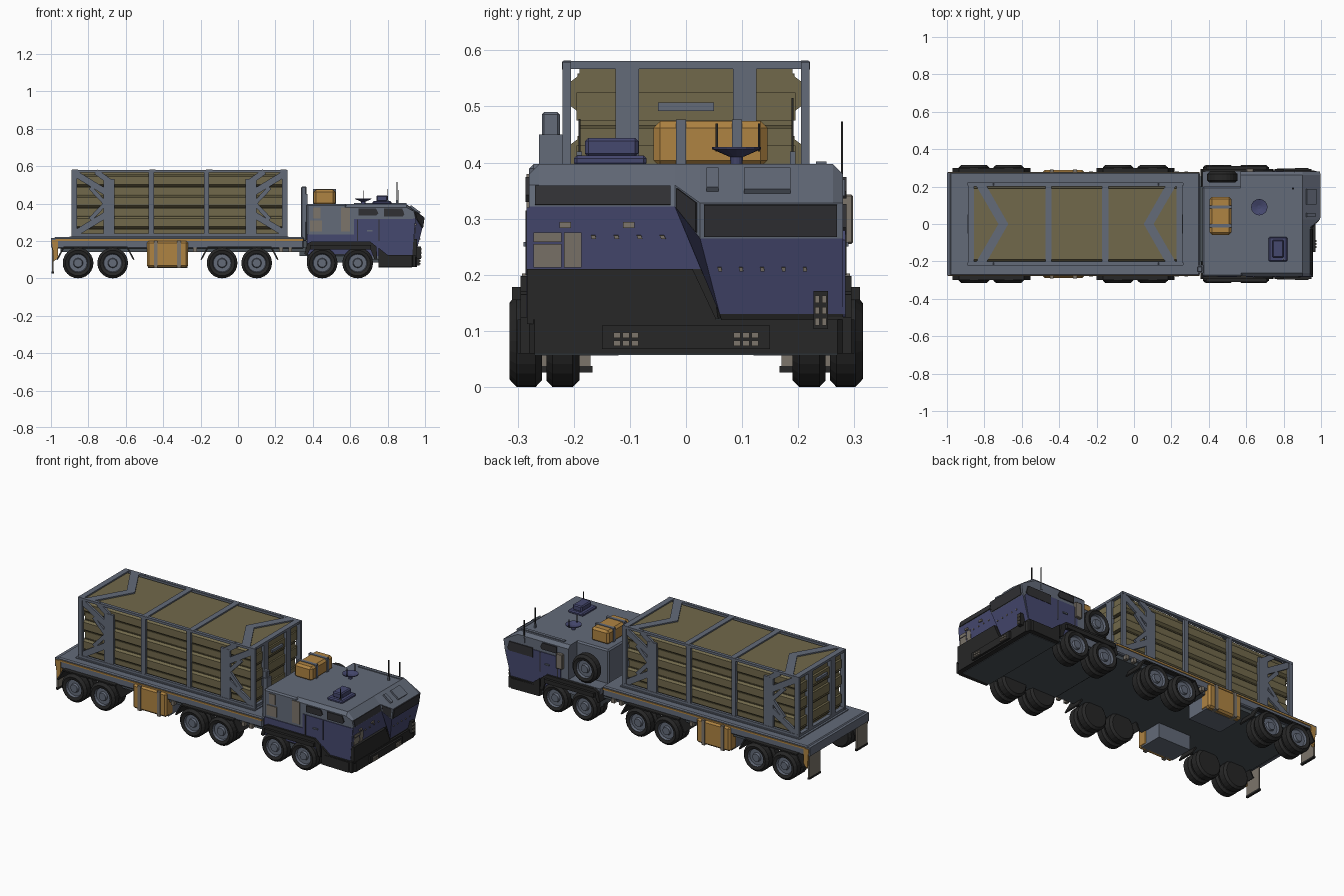
import bpy, bmesh, math
from mathutils import Vector as V

if "Cube" in bpy.data.objects:
    bpy.data.objects.remove(bpy.data.objects["Cube"])

def material(name, rgb):
    m = bpy.data.materials.new(name)
    m.diffuse_color = (*rgb, 1)
    m.use_nodes = True
    m.node_tree.nodes["Principled BSDF"].inputs["Base Color"].default_value = m.diffuse_color
    return m

GREY = material("slate grey", (.125, .145, .19))
OLIVE = material("olive", (.165, .14, .07))
DKOLIVE = material("dark olive", (.1, .084, .042))
ORANGE = material("orange", (.43, .23, .055))
BLUE = material("navy blue", (.06, .065, .158))
BLACK = material("tyre black", (.02, .02, .02))
GLASS = material("dark glass", (.03, .03, .034))
TAUPE = material("taupe", (.2, .176, .145))
UNDER = material("underbody", (.07, .085, .098))

def mesh(name, verts, faces, mats, idx=None, bevel=0):
    bm = bmesh.new()
    vs = [bm.verts.new(v) for v in verts]
    for i, f in enumerate(faces):
        bm.faces.new([vs[j] for j in f]).material_index = idx[i] if idx else 0
    bmesh.ops.remove_doubles(bm, verts=bm.verts, dist=1e-5)
    bmesh.ops.recalc_face_normals(bm, faces=bm.faces)
    if bevel:
        bmesh.ops.bevel(bm, geom=bm.edges[:], offset=bevel, segments=1, affect='EDGES')
        bmesh.ops.recalc_face_normals(bm, faces=bm.faces)
    me = bpy.data.meshes.new(name)
    bm.to_mesh(me)
    bm.free()
    for m in mats:
        me.materials.append(m)
    ob = bpy.data.objects.new(name, me)
    bpy.context.collection.objects.link(ob)
    return ob

def prism(name, pts, vec, mat, bevel=0):
    a = [V(p) for p in pts]
    n = len(a)
    faces = [list(range(n))[::-1], list(range(n, 2 * n))]
    faces += [(i, (i + 1) % n, (i + 1) % n + n, i + n) for i in range(n)]
    return mesh(name, a + [p + V(vec) for p in a], faces, [mat], None, bevel)

def box(name, x0, x1, y0, y1, z0, z1, mat, bevel=0):
    y0, y1 = min(y0, y1), max(y0, y1)
    return prism(name, [(x0, y0, z0), (x1, y0, z0), (x1, y1, z0), (x0, y1, z0)], (0, 0, z1 - z0), mat, bevel)

def bar(name, p, q, w, vec, mat):
    p, q, n = V(p), V(q), V(vec)
    s = (q - p).cross(n).normalized() * w / 2
    return prism(name, [p + s, q + s, q - s, p - s], n, mat)

def lathe(name, prof, at, axis, mats, idx, n=24):
    vs = []
    for r, h in prof:
        for k in range(n):
            c, s = r * math.cos(2 * math.pi * k / n), r * math.sin(2 * math.pi * k / n)
            vs.append(V(at) + (V((c, h, s)) if axis == 'y' else V((c, s, h))))
    fs, mi = [list(range(n)), list(range(len(vs) - n, len(vs)))], [idx[0], idx[-1]]
    for i in range(len(prof) - 1):
        for k in range(n):
            fs.append((i * n + k, i * n + (k + 1) % n, (i + 1) * n + (k + 1) % n, (i + 1) * n + k))
            mi.append(idx[i])
    return mesh(name, vs, fs, mats, mi)

# --- trailer deck and underbody
box("trailer_deck", -.985, .352, -.275, .275, .16, .22, GREY, .006)
box("trailer_underbody", -.95, .36, -.255, .255, .14, .168, UNDER)
box("deck_plinth", -.9, .27, -.23, .23, .216, .225, GREY)
box("cab_coupling", .33, .4, -.2, .2, .12, .2, UNDER)
box("rear_beam", -1, -.975, -.275, .275, .165, .215, GREY)
OUTER = [(.015, .308), (.022, .308), (.026, .296), (.047, .296), (.051, .31), (.068, .315), (.082, .302), (.082, .268), (.07, .257)]
INNER = [(.05, .249), (.07, .249), (.082, .238), (.082, .202), (.07, .19), (.05, .19)]
for s in (-1, 1):
    box("orange_stripe", -.975, .35, s * .27, s * .279, .2, .209, ORANGE)
    prism("rear_corner", [(-.995, s * .262, .205), (-.962, s * .262, .205), (-.962, s * .262, .11), (-.985, s * .262, .09)], (0, s * .017, 0), ORANGE)
    box("mud_flap", -.995, -.986, s * .17, s * .27, .037, .17, TAUPE)
    box("mud_flap_tip", -.997, -.984, s * .167, s * .273, .026, .037, BLACK)
    # wheels: outer with hub, inner twin
    for x in (-.855, -.67, -.085, .1, .45, .64):
        lathe("wheel", [(r, s * y) for r, y in OUTER], (x, 0, .082), 'y', [GREY, BLACK], [0] * 4 + [1] * 4)
        lathe("inner_wheel", [(r, s * y) for r, y in INNER], (x, 0, .082), 'y', [BLACK], [0] * 5)
    # trailer fenders
    for c in (-.762, .008):
        pts = [(c - .205, .1), (c - .17, .165), (c + .17, .165), (c + .205, .1)]
        for a, b in zip(pts, pts[1:]):
            bar("trailer_fender", (a[0], s * .19, a[1]), (b[0], s * .19, b[1]), .008, (0, s * .11, 0), BLACK)
    # side storage boxes with straps
    box("storage_box_core", -.48, -.27, s * .12, s * .26, .056, .17, GREY)
    box("storage_box", -.487, -.267, s * .22, s * .288, .058, .2, ORANGE, .01)
    for x in (-.45, -.325):
        box("storage_strap", x, x + .02, s * .25, s * .292, .056, .202, TAUPE)
    for x in (-.24, .22, .27):
        box("deck_latch", x, x + .02, s * .26, s * .282, .14, .165, TAUPE)

# --- ribbed container
half = [(.185, .225)]
for k in range(3):
    z = .235 + k * .112
    half += [(.19, z), (.19, z + .03), (.206, z + .042), (.206, z + .085), (.19, z + .097)]
half += [(.19, .573)]
prism("container_core", [(-.865, y, z) for y, z in half] + [(-.865, -y, z) for y, z in half[::-1]], (1.105, 0, 0), OLIVE)
for s in (-1, 1):
    for k in range(3):
        for dz in (.03, .1):
            z = .228 + k * .112 + dz
            box("container_groove", -.865, .24, s * .188, s * .1935, z, z + .007, DKOLIVE)
    # side frame
    for z0, z1 in ((.222, .24), (.566, .58)):
        box("frame_rail", -.889, .261, s * .205, s * .221, z0, z1, GREY)
    for x in (-.89, -.478, -.183, .236):
        box("frame_post", x, x + .028, s * .205, s * .22, .222, .579, GREY)
    for c, d in ((-.69, -1), (.07, 1)):  # braced end panels
        box("brace_post", c - .03, c + .03, s * .205, s * .219, .235, .53, GREY)
        for xa, za, xb, zb, w in ((0, .45, .18, .56, .034), (0, .35, .18, .24, .034), (.01, .39, .1, .485, .022),
                                  (.01, .41, .1, .315, .022), (0, .52, .07, .57, .03)):
            bar("side_brace", (c + d * xa, s * .205, za), (c + d * xb, s * .205, zb), w, (0, s * .013, 0), GREY)
        # roof chevron half
        prism("roof_chevron", [(c + d * .16, s * .215, .571), (c + d * .105, s * .215, .571), (c - d * .018, 0, .571), (c + d * .035, 0, .571)], (0, 0, .009), GREY)
for x in (-.888, -.473, -.17, .226):
    box("roof_bar", x, x + .033, -.219, .219, .567, .581, GREY)
for s in (-1, 1):
    box("roof_side", -.87, .24, s * .2, s * .215, .567, .579, GREY)
for x0, x1, e in ((-.888, -.86, -.87), (.23, .258, .243)):
    for y in (-.105, .105):
        box("end_post", x0, x1, y - .021, y + .021, .222, .57, GREY)
    for z0, z1 in ((.222, .24), (.57, .579)):
        box("end_rail", x0, x1, -.215, .215, z0, z1, GREY)
    for z0 in (.27, .38, .475):
        box("end_rib", e - .008, e + .006, -.195, .195, z0, z0 + .05, OLIVE)
        box("end_groove", e - .006, e + .003, -.188, .188, z0 - .014, z0 - .008, DKOLIVE)
    box("end_handle", x0 - .003, x1 + .003, -.05, .05, .492, .507, GREY)

# --- cab: lofted cross sections, low left bay and jutting right bay
A = [(.57, .1), (.57, .397), (.9, .397), (.94, .36), (.95, .322), (.94, .21), (.935, .1)]
B = [(.57, .1), (.57, .397), (.9, .397), (.994, .328), (.985, .265), (.95, .13), (.94, .1)]
def section(prof, ys, drop=0):
    return [V((x, y, z - (drop if i in (1, 2) else 0))) for i, ((x, z), y) in enumerate(zip(prof, ys))]
S = [section(A, [-.28] * 7, .018), section(A, [-.262] * 7), section(A, [-.02] * 5 + [.045, .06]),
     section(B, [.025] * 5 + [.06, .068]), section(B, [.262] * 7), section(B, [.28] * 7, .018)]
faces, idx = [list(range(7)), list(range(35, 42))], [0, 0]
for j in range(5):
    for i in range(7):
        k = (i + 1) % 7
        faces.append((j * 7 + i, j * 7 + k, j * 7 + 7 + k, j * 7 + 7 + i))
        idx.append({4: 1, 5: 2, 6: 3}.get(i, 0))
mesh("cab_body", [v for s in S for v in s], faces, [GREY, BLUE, BLACK, UNDER], idx)
def on_face(name, j, i, u0, u1, v0, v1, mat, t=.004):
    a, b, c, d = S[j][i], S[j + 1][i], S[j + 1][i + 1], S[j][i + 1]
    f = lambda u, v: a.lerp(b, u).lerp(d.lerp(c, u), v)
    n = (b - a).cross(d - a).normalized()
    n = n if n.x > 0 else -n
    prism(name, [f(u0, v0), f(u1, v0), f(u1, v1), f(u0, v1)], n * t, mat)
on_face("left_windscreen", 1, 3, -.03, .97, .06, .94, GLASS)
on_face("corner_window", 2, 3, .12, .88, .06, .94, GLASS)
on_face("right_windscreen", 3, 3, .03, 1.03, .05, .95, GLASS)
on_face("visor_scoop", 3, 2, .33, .68, .2, .75, GREY, .01)
on_face("visor_block", 3, 2, .05, .14, .2, .7, GREY, .01)
for y0, y1, z0, z1 in ((-.272, -.222, .213, .255), (-.217, -.186, .213, .275), (-.272, -.222, .258, .275)):
    prism("front_patch", [(.953 - (.322 - z) * .09, y, z) for y, z in ((y0, z0), (y1, z0), (y1, z1), (y0, z1))], (.002, 0, 0), TAUPE)
for y in (-.215, -.102):
    box("front_step", .94, .955, y - .01, y + .01, .283, .294, TAUPE)
for k in range(4):
    on_face("left_rivet", 1, 4, .34 + k * .15, .37 + k * .15, .46, .52, TAUPE)
for k in range(5):
    on_face("right_rivet", 3, 4, .08 + k * .17, .11 + k * .17, .38, .43, TAUPE)

# rear of the cab, with an open bay for the spare wheel
box("cab_rear", .365, .58, -.28, .2, .12, .397, GREY, .008)
box("spare_shelf", .365, .58, .19, .28, .12, .2, GREY)
lathe("spare_wheel", [(r, y - .035) for r, y in OUTER], (.472, 0, .285), 'y', [GREY, BLACK], [0] * 4 + [1] * 4)
box("exhaust_stack", .338, .366, -.257, -.225, .2, .49, GREY, .004)
box("exhaust_side", .345, .372, -.262, -.22, .3, .45, GREY)
box("cab_underbody", .37, .94, -.27, .27, .085, .122, UNDER)
box("nose_underside", .75, .93, -.27, .27, .057, .09, UNDER)

# cab side plates
for s in (-1, 1):
    P = lambda pts: [(x, s * .279, z) for x, z in pts]
    front = [(.948, .32), (.938, .21), (.932, .12)] if s < 0 else [(.975, .262), (.948, .13), (.94, .12)]
    prism("side_blue", P([(.62, .12), (.62, .318), (.93, .318)] + front), (0, s * .005, 0), BLUE)
    for x0, x1, z0, z1 in ((.645, .75, .336, .374), (.78, .89, .33, .374)) if s < 0 else ((.645, .75, .336, .374), (.8, .965, .272, .326)):
        prism("side_window", P([(x0, z0), (x1 - .01, z0), (x1, z0 + .012), (x1 - .012, z1), (x0, z1)]), (0, s * .007, 0), GLASS)
    for x in (.635, .75):
        box("door_seam", x, x + .006, s * .28, s * .286, .2, .315, GLASS)
    box("door_handle", .69, .72, s * .28, s * .29, .25, .258, GREY)
    # fenders over the tractor wheels
    prism("cab_fender", [(x, s * .2, z) for x, z in
          [(.355, .13), (.37, .185), (.395, .198), (.705, .198), (.74, .17), (.745, .1), (.73, .1), (.705, .165), (.39, .165), (.37, .125)]],
          (0, s * .095, 0), BLACK)
    box("fender_lip", .385, .71, s * .29, s * .31, .155, .178, BLACK)
    prism("bumper_side", [(x, s * .25, z) for x, z in [(.75, .06), (.75, .165), (.8, .125), (.95, .125), (.95, .06)]], (0, s * .045, 0), BLACK)
    # front lamps
    for k in range(3):
        for z in (.073, .087):
            y = s * .107 - .022 + k * .016
            box("bumper_lamp", .966, .977, y, y + .012, z, z + .01, TAUPE)
box("side_blue_low", .37, .62, -.284, -.275, .13, .235, BLUE)
for x0, x1, z0, z1 in ((.385, .45, .25, .31), (.4, .44, .32, .38), (.55, .6, .25, .38)):
    box("side_patch", x0, x1, -.284, -.275, z0, z1, TAUPE)
box("side_vent", .6, .64, .275, .298, .255, .343, TAUPE, .003)

# --- front bumper and left nose slab
prism("bumper", [(.75, -.295, .06), (.93, -.3, .06), (.958, -.27, .06), (.958, .27, .06), (.93, .3, .06), (.75, .295, .06)], (0, 0, .06), BLACK)
box("bumper_centre", .94, .97, -.15, .15, .068, .11, BLACK)
prism("nose_slab", [(.93, y, z) for y, z in ((-.283, .21), (.012, .21), (.058, .112), (-.283, .112))], (.026, 0, 0), BLACK)
box("lamp_tower", .94, .978, .227, .253, .103, .171, BLACK)
for k in range(3):
    for y in (.23, .242):
        box("tower_lamp", .975, .982, y, y + .008, .11 + k * .02, .123 + k * .02, TAUPE)

# --- roof equipment
box("roof_crate", .405, .52, -.058, .145, .392, .474, ORANGE, .012)
for y in (-.018, .082):
    box("crate_strap", .402, .523, y, y + .018, .395, .477, GREY)
box("sensor_base", .72, .82, -.2, -.07, .393, .413, BLUE, .006)
box("sensor_head", .74, .8, -.18, -.085, .41, .444, BLUE, .006)
lathe("dish", [(.01, .395), (.012, .41), (.044, .424), (.044, .428), (.01, .418)], (.67, .09, 0), 'z', [BLUE], [0] * 4, 16)
for y in (.055, .13):
    bar("dish_prong", (.67, y, .42), (.67, y, .47), .004, (.004, 0, 0), BLACK)
box("roof_hatch_rail", .62, .9, .232, .25, .395, .402, GREY)
for x, y, z0, z1 in ((.85, .19, .39, .515), (.8, -.19, .39, .478), (.86, .278, .34, .473)):
    box("antenna", x - .002, x + .002, y - .002, y + .002, z0, z1, BLACK)
    box("antenna_base", x - .005, x + .005, y - .005, y + .005, z0, z0 + .03, GREY)
